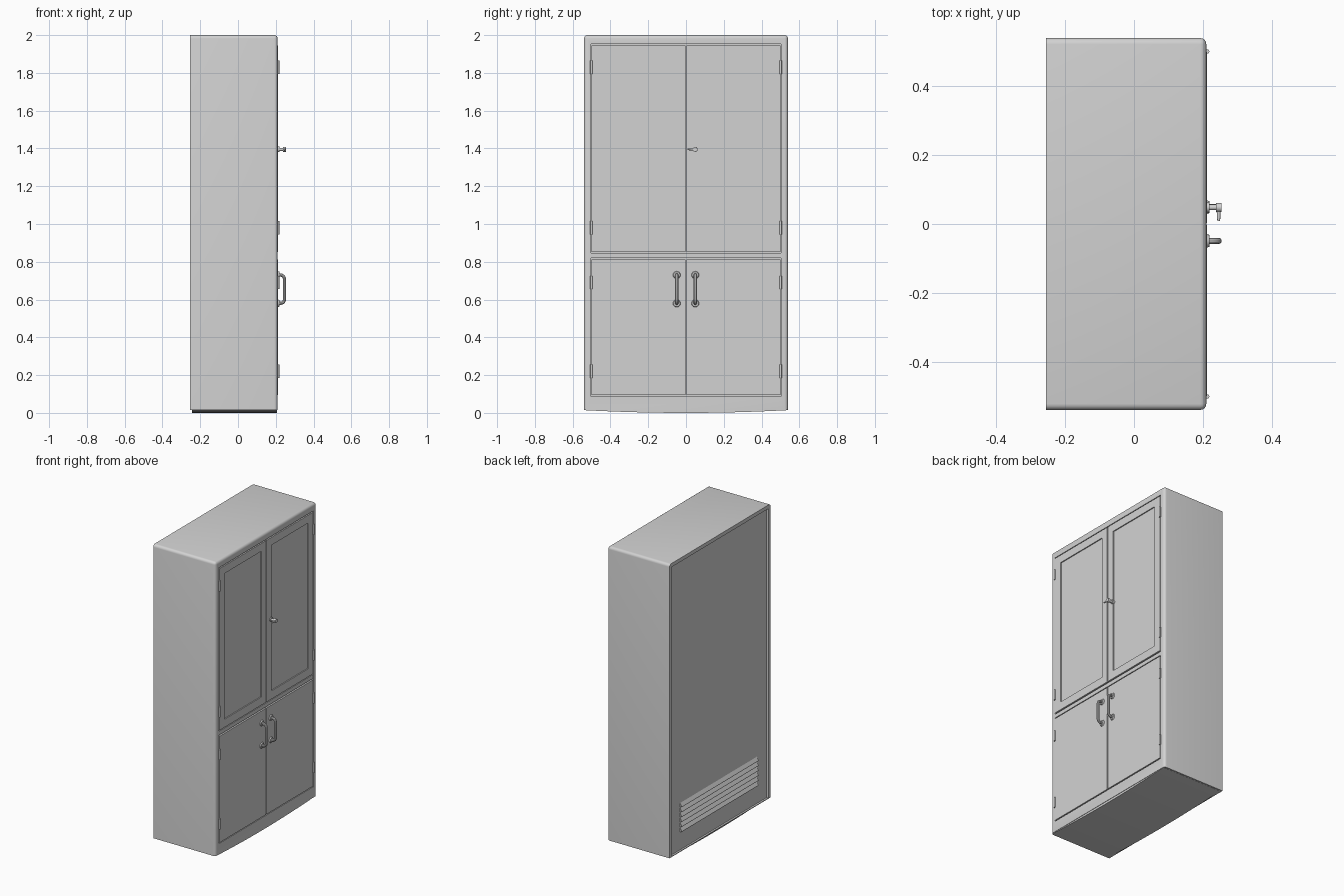
import bpy, bmesh, math
from mathutils import Vector, Matrix

if "Cube" in bpy.data.objects:
    bpy.data.objects.remove(bpy.data.objects["Cube"])

grey = bpy.data.materials.new("cabinet grey")
grey.diffuse_color = (0.65, 0.65, 0.65, 1)
grey.use_nodes = True
grey.node_tree.nodes["Principled BSDF"].inputs["Base Color"].default_value = grey.diffuse_color


def finish(bm, name, smooth=False):
    bmesh.ops.recalc_face_normals(bm, faces=bm.faces)
    me = bpy.data.meshes.new(name)
    bm.to_mesh(me)
    bm.free()
    ob = bpy.data.objects.new(name, me)
    bpy.context.collection.objects.link(ob)
    me.materials.append(grey)
    if smooth:
        bpy.ops.object.select_all(action='DESELECT')
        ob.select_set(True)
        bpy.context.view_layer.objects.active = ob
        bpy.ops.object.shade_smooth_by_angle(angle=math.radians(35))
    return ob


def box_bm(x0, x1, y0, y1, z0, z1):
    bm = bmesh.new()
    m = Matrix.Translation(((x0 + x1) / 2, (y0 + y1) / 2, (z0 + z1) / 2))
    bmesh.ops.create_cube(bm, size=1, matrix=m @ Matrix.Diagonal((x1 - x0, y1 - y0, z1 - z0, 1)))
    return bm


def recess(bm, side, y0, y1, z0, z1, depth):
    """Cut a rectangular recess into the large face on the +x or -x side."""
    bm.normal_update()
    face = max((f for f in bm.faces if f.normal.x * side > 0.99), key=lambda f: f.calc_area())
    c = face.calc_center_median()
    bmesh.ops.inset_region(bm, faces=[face], thickness=0.004, use_even_offset=True)
    for v in face.verts:
        v.co.y = y1 if v.co.y > c.y else y0
        v.co.z = z1 if v.co.z > c.z else z0
    new = bmesh.ops.extrude_discrete_faces(bm, faces=[face])["faces"][0]
    for v in new.verts:
        v.co.x -= side * depth


def cylinder(name, p0, p1, r0, r1=None, seg=16):
    p0, p1 = Vector(p0), Vector(p1)
    d = p1 - p0
    bm = bmesh.new()
    m = Matrix.Translation((p0 + p1) / 2) @ d.to_track_quat('Z', 'Y').to_matrix().to_4x4()
    bmesh.ops.create_cone(bm, cap_ends=True, segments=seg, radius1=r0,
                          radius2=r0 if r1 is None else r1, depth=d.length, matrix=m)
    return finish(bm, name, True)


# Carcass: rounded front and top edges, recessed back, opening for doors
BACK, FRONT, W = -0.255, 0.21, 0.54
bm = box_bm(BACK, FRONT, -W, W, 0.015, 2.0)
edges = []
for e in bm.edges:
    c = (e.verts[0].co + e.verts[1].co) / 2
    front, top, side = c.x > 0.2, c.z > 1.99, abs(c.y) > 0.5
    if (front and (top or side)) or (top and side):
        edges.append(e)
bmesh.ops.bevel(bm, geom=edges, offset=0.018, segments=4, profile=0.5, affect='EDGES')
recess(bm, 1, -0.504, 0.504, 0.088, 1.952, 0.02)
recess(bm, -1, -0.515, 0.515, 0.02, 1.975, 0.012)
finish(bm, "carcass", True)

# Plinth with a gently bowed lower edge
bm = bmesh.new()
pts = [(-0.53 + 1.06 * i / 16) for i in range(17)]
ring = [bm.verts.new((-0.243, y, 0.014 * (y / 0.53) ** 2)) for y in pts]
ring += [bm.verts.new((-0.243, y, 0.03)) for y in (0.53, -0.53)]
f = bm.faces.new(ring)
ext = bmesh.ops.extrude_face_region(bm, geom=[f])["geom"]
for v in ext:
    if isinstance(v, bmesh.types.BMVert):
        v.co.x = 0.207
finish(bm, "plinth")

# Rail between upper and lower doors
finish(box_bm(0.188, 0.209, -0.504, 0.504, 0.82, 0.846), "middle_rail")

for s, tag in ((-1, "left"), (1, "right")):
    ya, yb = sorted((s * 0.003, s * 0.499))
    # Upper door with recessed panel
    bm = box_bm(0.188, 0.212, ya, yb, 0.853, 1.946)
    pa, pb = sorted((s * 0.054, s * 0.447))
    recess(bm, 1, pa, pb, 0.908, 1.893, 0.007)
    finish(bm, "upper_door_" + tag)
    # Plain lower door
    finish(box_bm(0.188, 0.212, ya, yb, 0.094, 0.813), "lower_door_" + tag)

    # Hinges
    for i, z in enumerate((0.22, 0.69, 0.98, 1.83)):
        cylinder(f"hinge_{tag}_{i}", (0.213, s * 0.501, z - 0.035), (0.213, s * 0.501, z + 0.035), 0.006, seg=12)

    # Bow handle swept along a rounded path
    y, r = s * 0.049, 0.022
    path = [(0.208, 0.58)]
    for k in range(6):
        a = math.pi / 2 * k / 5
        path.append((0.246 - r + r * math.sin(a), 0.58 + r - r * math.cos(a)))
    path += [(x, 1.31 - z) for x, z in reversed(path)]
    cu = bpy.data.curves.new("handle_path", 'CURVE')
    cu.dimensions = '3D'
    cu.bevel_depth, cu.bevel_resolution, cu.use_fill_caps = 0.009, 3, True
    sp = cu.splines.new('POLY')
    sp.points.add(len(path) - 1)
    for p, (x, z) in zip(sp.points, path):
        p.co = (x, y, z, 1)
    tmp = bpy.data.objects.new("handle_curve", cu)
    bpy.context.collection.objects.link(tmp)
    bm = bmesh.new()
    bm.from_mesh(tmp.to_mesh())
    tmp.to_mesh_clear()
    bpy.data.objects.remove(tmp)
    finish(bm, "handle_" + tag, True)
    for i, z in enumerate((0.58, 0.73)):
        cylinder(f"handle_rosette_{tag}_{i}", (0.21, y, z), (0.219, y, z), 0.021, 0.017)

# Turn latch on the right upper door
cylinder("latch_base", (0.205, 0.048, 1.395), (0.219, 0.048, 1.395), 0.014)
cylinder("latch_stem", (0.21, 0.048, 1.395), (0.248, 0.048, 1.395), 0.008)
cylinder("latch_knob", (0.238, 0.048, 1.395), (0.254, 0.048, 1.395), 0.013)
cylinder("latch_lever", (0.246, 0.052, 1.395), (0.246, 0.008, 1.395), 0.007, 0.004)

# Louvred vent low on the back
N, z0, z1 = 6, 0.14, 0.34
step = (z1 - z0) / N
for i in range(N):
    z = z0 + i * step
    bm = bmesh.new()
    prof = [(-0.242, z + 0.001), (-0.255, z + 0.004), (-0.255, z + 0.009), (-0.242, z + step - 0.002)]
    ends = [[bm.verts.new((x, y, zz)) for x, zz in prof] for y in (-0.41, 0.41)]
    bm.faces.new(ends[0])
    bm.faces.new(ends[1][::-1])
    for k in range(4):
        j = (k + 1) % 4
        bm.faces.new((ends[0][k], ends[1][k], ends[1][j], ends[0][j]))
    finish(bm, f"vent_louvre_{i}")
